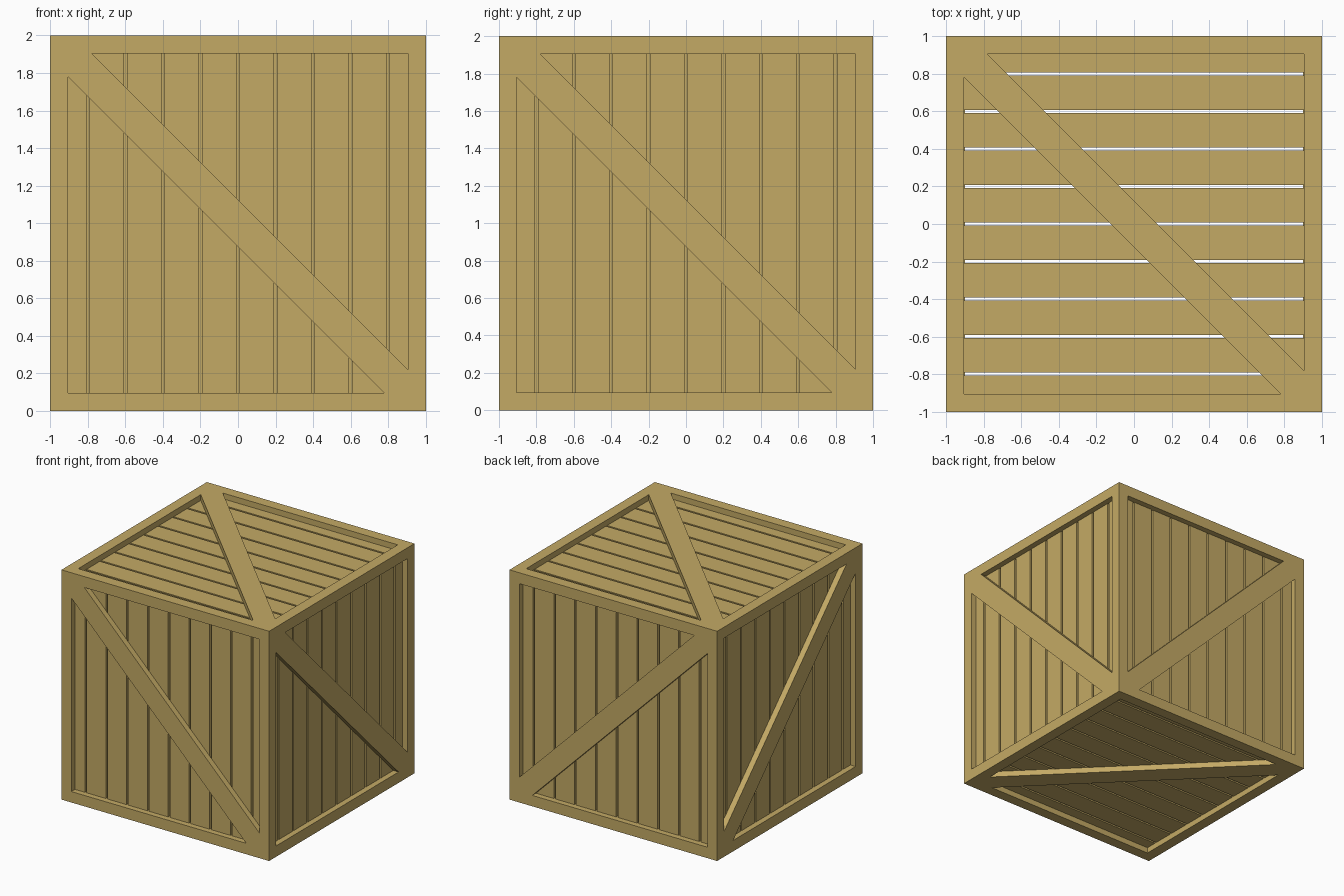
import bpy
import bmesh
from mathutils import Matrix, Vector

cube = bpy.data.objects.get("Cube")
if cube:
    bpy.data.objects.remove(cube, do_unlink=True)

wood = bpy.data.materials.new("tan_wood")
wood.use_nodes = True
colour = (0.55, 0.40, 0.13, 1)
wood.diffuse_color = colour
bsdf = wood.node_tree.nodes["Principled BSDF"]
bsdf.inputs["Base Color"].default_value = colour

BEAM = 0.095         # width of the frame beams
A = 1 - BEAM         # half the opening in each side
RECESS = 0.05        # depth of the planks behind the frame
GAP = 0.016
PITCH = 0.2
BRACE = 0.125        # half the brace width along an edge
CENTRE = Vector((0, 0, 1))

X, Y, Z = Vector((1, 0, 0)), Vector((0, 1, 0)), Vector((0, 0, 1))
# name, mirrored name, across, up, outward, planks run across
SIDES = [
    ("front_back", X, Z, -Y, False),
    ("right_left", Y, Z, X, False),
    ("top_bottom", X, Y, Z, True),
]


def add_box(bm, lo, hi):
    lo, hi = Vector(lo), Vector(hi)
    size = hi - lo
    bmesh.ops.create_cube(bm, size=1, matrix=Matrix.Translation((lo + hi) / 2)
                          @ Matrix.Diagonal((*size, 1)))


def add_prism(bm, outline, low, high):
    base = bm.faces.new([bm.verts.new((u, v, low)) for u, v in outline])
    out = bmesh.ops.extrude_face_region(bm, geom=[base])["geom"]
    moved = [g for g in out if isinstance(g, bmesh.types.BMVert)]
    bmesh.ops.translate(bm, verts=moved, vec=(0, 0, high - low))


def finish(name, bm, basis=None, mirror=None):
    if basis:
        bm.transform(basis)
    bmesh.ops.recalc_face_normals(bm, faces=bm.faces)
    mesh = bpy.data.meshes.new(name)
    bm.to_mesh(mesh)
    bm.free()
    mesh.materials.append(wood)
    obj = bpy.data.objects.new(name, mesh)
    obj.location = CENTRE
    bpy.context.collection.objects.link(obj)
    if mirror is not None:
        mod = obj.modifiers.new("opposite_side", "MIRROR")
        mod.use_axis = [abs(c) > 0.5 for c in mirror]
        mod.use_mirror_merge = False


# Frame: four posts, with beams fitted between them
bm = bmesh.new()
ends = ((-1, -A), (A, 1))
for a in ends:
    for b in ends:
        add_box(bm, (a[0], b[0], -1), (a[1], b[1], 1))
        add_box(bm, (-A, a[0], b[0]), (A, a[1], b[1]))
        add_box(bm, (a[0], -A, b[0]), (a[1], A, b[1]))
finish("frame", bm)

for name, across, up, out, run_across in SIDES:
    basis = Matrix((across, up, out)).transposed().to_4x4()

    # Planks, with a narrow gap between neighbours
    bm = bmesh.new()
    for i in range(-5, 5):
        lo = max(i * PITCH + GAP / 2, -A)
        hi = min((i + 1) * PITCH - GAP / 2, A)
        if run_across:
            add_box(bm, (-A, lo, A), (A, hi, 1 - RECESS))
        else:
            add_box(bm, (lo, -A, A), (hi, A, 1 - RECESS))
    finish(name + "_planks", bm, basis, out)

    # Upright sides have a lining behind the gaps
    if not run_across:
        bm = bmesh.new()
        add_box(bm, (-A, -A, A - 0.006), (A, A, A))
        finish(name + "_lining", bm, basis, out)

    # Diagonal brace, flush with the frame
    bm = bmesh.new()
    c = A - BRACE
    add_prism(bm, [(-A, A), (-A, c), (c, -A), (A, -A), (A, -c), (-c, A)],
              1 - RECESS, 1)
    finish(name + "_brace", bm, basis, out)
